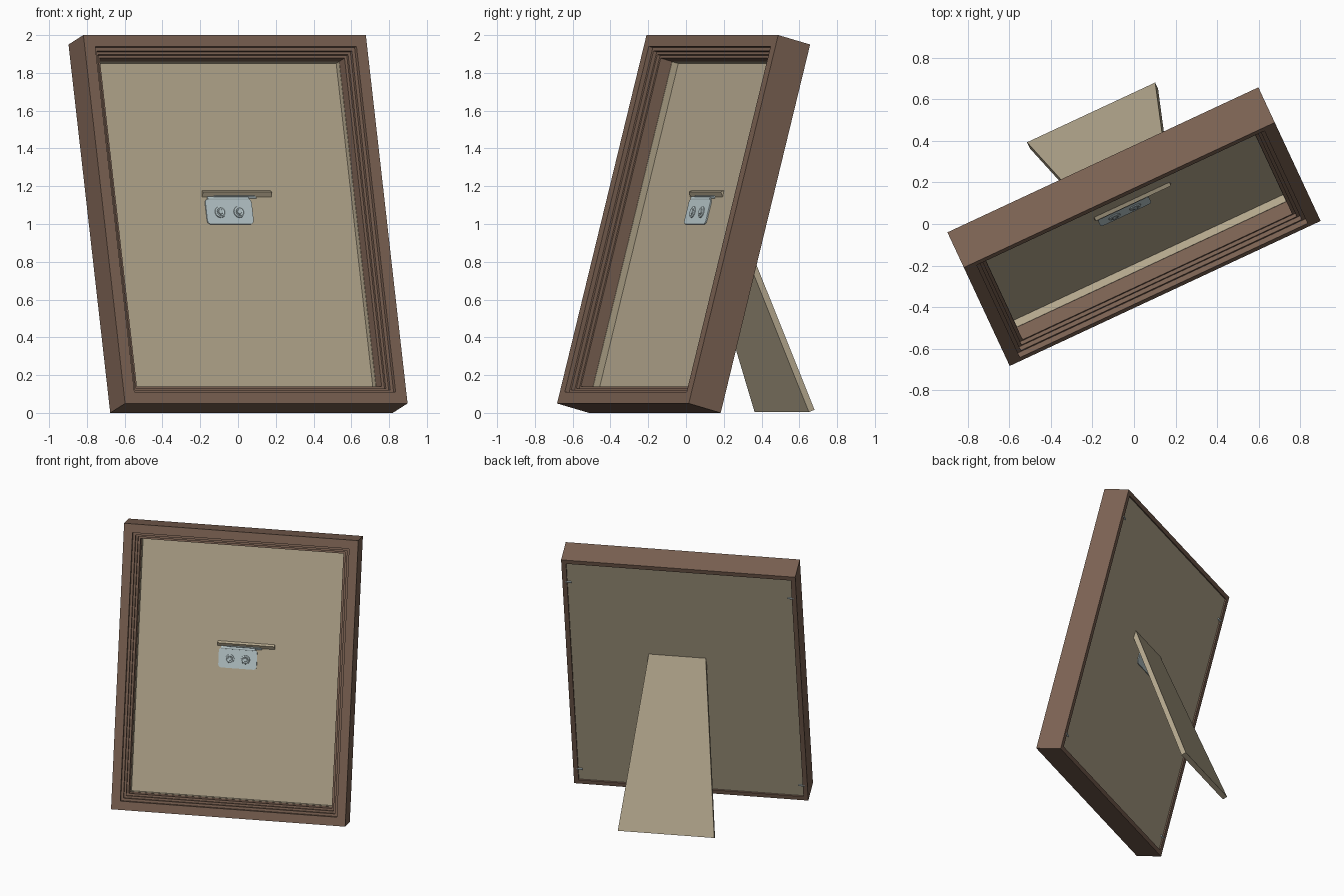
import bpy, bmesh, math
from mathutils import Matrix, Vector

if "Cube" in bpy.data.objects:
    bpy.data.objects.remove(bpy.data.objects["Cube"])

W, H, D = 1.65, 2.019, 0.193          # frame width, height, depth
ORIGIN = Matrix.Translation((0.15, -0.334, 0)) @ Matrix.Rotation(math.radians(25), 4, 'Z')
FRAME = ORIGIN @ Matrix.Translation((0, 0, 0.05)) @ Matrix.Rotation(math.radians(-15), 4, 'X')
STAND = (ORIGIN @ Matrix.Translation((0.045, 0.907, 0.004))
         @ Matrix.Rotation(math.radians(21.1), 4, 'X'))


def material(name, rgb):
    m = bpy.data.materials.new(name)
    m.diffuse_color = (*rgb, 1)
    m.use_nodes = True
    m.node_tree.nodes["Principled BSDF"].inputs["Base Color"].default_value = m.diffuse_color
    return m


BROWN = material("brown_wood", (0.205, 0.125, 0.088))
TAN = material("tan_board", (0.47, 0.40, 0.275))
METAL = material("pale_metal", (0.50, 0.60, 0.62))


def finish(bm, name, mat, matrix, smooth=False):
    bmesh.ops.recalc_face_normals(bm, faces=bm.faces)
    bm.transform(matrix)
    me = bpy.data.meshes.new(name)
    bm.to_mesh(me)
    bm.free()
    me.materials.append(mat)
    ob = bpy.data.objects.new(name, me)
    bpy.context.collection.objects.link(ob)
    if smooth:
        bpy.context.view_layer.objects.active = ob
        ob.select_set(True)
        bpy.ops.object.shade_smooth_by_angle(angle=math.radians(35))
        ob.select_set(False)
    return ob


def mitred_ring(name, profile, mat):
    """Sweep a closed (inset, depth) profile round the rectangle with mitred corners."""
    bm = bmesh.new()
    loops = []
    for sx, sz in ((-1, -1), (1, -1), (1, 1), (-1, 1)):
        loops.append([bm.verts.new((sx * (W / 2 - o), w, H / 2 + sz * (H / 2 - o)))
                      for o, w in profile])
    n = len(profile)
    for k in range(4):
        a, b = loops[k], loops[(k + 1) % 4]
        for i in range(n):
            j = (i + 1) % n
            bm.faces.new((a[i], a[j], b[j], b[i]))
    return finish(bm, name, mat, FRAME)


def slab(name, outline, y0, y1, mat, matrix):
    """Extrude an (x, z) outline between two depths."""
    bm = bmesh.new()
    f = bm.faces.new([bm.verts.new((x, y0, z)) for x, z in outline])
    r = bmesh.ops.extrude_face_region(bm, geom=[f])
    vs = [v for v in r["geom"] if isinstance(v, bmesh.types.BMVert)]
    bmesh.ops.translate(bm, verts=vs, vec=(0, y1 - y0, 0))
    return finish(bm, name, mat, matrix)


def rounded(x0, x1, z0, z1, r):
    pts = []
    for cx, cz, a0 in ((x1 - r, z1 - r, 0), (x0 + r, z1 - r, 90),
                       (x0 + r, z0 + r, 180), (x1 - r, z0 + r, 270)):
        for k in range(4):
            a = math.radians(a0 + 30 * k)
            pts.append((cx + r * math.cos(a), cz + r * math.sin(a)))
    return pts


def lathe(name, profile, centre, mat, matrix, steps=20):
    """Turn a (radius, depth) profile round the depth axis."""
    bm = bmesh.new()
    vs = [bm.verts.new((r, y, 0)) for r, y in profile]
    es = [bm.edges.new(p) for p in zip(vs, vs[1:])]
    bmesh.ops.spin(bm, geom=vs + es, axis=(0, 1, 0), cent=(0, 0, 0),
                   angle=2 * math.pi, steps=steps)
    bmesh.ops.remove_doubles(bm, verts=bm.verts, dist=1e-5)
    return finish(bm, name, mat, matrix @ Matrix.Translation(centre), True)


def rod(name, centre, radius, length, tip, mat, matrix):
    """Rod or spike along x."""
    bm = bmesh.new()
    bmesh.ops.create_cone(bm, cap_ends=True, segments=12, radius1=radius, radius2=tip,
                          depth=length,
                          matrix=Matrix.Translation(centre) @ Matrix.Rotation(math.pi / 2, 4, 'Y'))
    return finish(bm, name, mat, matrix, True)


# Moulding: flat rim, stepped inner edge, rabbet behind
mitred_ring("frame_moulding", [
    (0, 0), (0.062, 0), (0.062, 0.025), (0.08, 0.025), (0.08, 0.045),
    (0.095, 0.045), (0.095, 0.062), (0.11, 0.062), (0.11, 0.13),
    (0.033, 0.13), (0.033, D), (0, D)], BROWN)

# Mat spacer inside the rabbet and the backing board
mitred_ring("mat_spacer", [(0.035, 0.131), (0.111, 0.131), (0.111, 0.169), (0.035, 0.169)], TAN)
e = W / 2 - 0.034
slab("backing_board", [(-e, 0.034), (e, 0.034), (e, H - 0.034), (-e, H - 0.034)],
     0.168, 0.184, TAN, FRAME)

# Retaining pins on the back
for sx in (-1, 1):
    for v in (0.13, 1.82):
        rod("retaining_pin", (sx * (W / 2 - 0.04), 0.189, v), 0.006, 0.045, 0.006, METAL, FRAME)

# Easel stand, tapering towards the top
L = 1.25
slab("easel_stand", [(-0.34, 0), (0.34, 0), (0.2, L), (-0.2, L)], 0, 0.035, TAN, STAND)

# Hinge: one leaf on the board, one on the stand, knuckle between
screw = [(0, -0.010), (0.012, -0.009), (0.014, -0.005), (0.022, -0.008), (0.030, -0.004), (0.032, 0.002)]
slab("hinge_board_leaf", rounded(-0.145, 0.125, 1.026, 1.165, 0.02), 0.161, 0.19, METAL, FRAME)
slab("hinge_stand_leaf", rounded(-0.145, 0.115, L - 0.165, L - 0.02, 0.02), -0.006, 0.001, METAL, STAND)
rod("hinge_knuckle", (-0.01, 0.17, 1.167), 0.012, 0.24, 0.012, METAL, FRAME)
for x in (-0.065, 0.045):
    lathe("hinge_screw", screw, (x, 0.161, 1.092), METAL, FRAME)
    lathe("stand_screw", screw, (x - 0.005, -0.006, L - 0.1), METAL, STAND)
